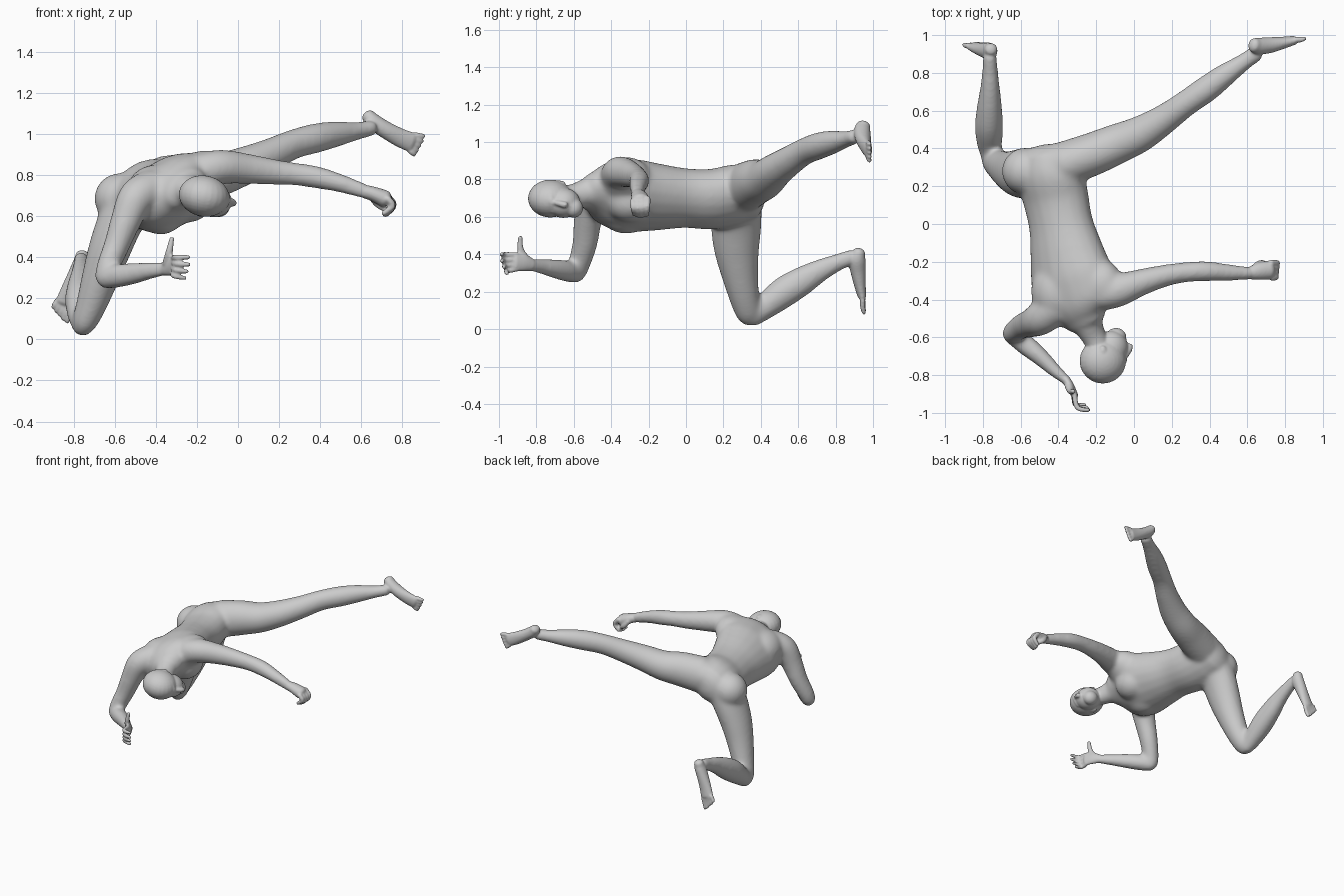
import bpy, bmesh, math
from mathutils import Vector, Matrix

SEG = 20


def catmull(p0, p1, p2, p3, t):
    return [0.5 * (2*b + (c-a)*t + (2*a-5*b+4*c-d)*t*t + (3*b-a-3*c+d)*t**3)
            for a, b, c, d in zip(p0, p1, p2, p3)]


def tube(stations, side, sub=5):
    """Smooth limb. Station = x, y, z, half width along side, half depth."""
    side = Vector(side)
    s = [st if len(st) == 5 else (*st, st[3]) for st in stations]
    e = [s[0]] + s + [s[-1]]
    pts = [catmull(*e[i:i+4], k/sub) for i in range(len(s)-1) for k in range(sub)] + [list(s[-1])]
    rings = []
    for i, p in enumerate(pts):
        t = (Vector(pts[min(i+1, len(pts)-1)][:3]) - Vector(pts[max(i-1, 0)][:3])).normalized()
        u = (side - t*side.dot(t)).normalized()
        rings.append((Vector(p[:3]), t, u, t.cross(u), p[3], p[4]))

    # rounded ends
    def cap(r, sign):
        c, t, u, v, a, b = r
        return [(c + t*sign*min(a, b)*0.7*math.sin(q), t, u, v, a*math.cos(q), b*math.cos(q))
                for q in (0.5, 1.0, 1.35)]
    rings = cap(rings[0], -1)[::-1] + rings + cap(rings[-1], 1)
    loops = []
    for c, t, u, v, a, b in rings:
        loops.append([bm.verts.new(c + u*a*math.cos(2*math.pi*k/SEG) + v*b*math.sin(2*math.pi*k/SEG))
                      for k in range(SEG)])
    for A, B in zip(loops, loops[1:]):
        for k in range(SEG):
            n = (k+1) % SEG
            bm.faces.new((A[k], A[n], B[n], B[k]))
    bm.faces.new(loops[0][::-1])
    bm.faces.new(loops[-1])


def ball(c, r, x=(1, 0, 0), z=(0, 0, 1)):
    """Ellipsoid whose local x and z axes follow the given directions."""
    x = Vector(x).normalized()
    y = Vector(z).cross(x).normalized()
    rot = Matrix((x, y, x.cross(y))).transposed().to_4x4()
    bmesh.ops.create_uvsphere(bm, u_segments=24, v_segments=16, radius=1,
                              matrix=Matrix.Translation(c) @ rot @ Matrix.Diagonal((*r, 1)))


def digits(roots, tips, bend, r, lengths):
    """Row of fingers or toes between two end digits."""
    for i, ln in enumerate(lengths):
        f = i/(len(lengths)-1)
        a = Vector(roots[0]).lerp(Vector(roots[1]), f)
        c = a.lerp(Vector(tips[0]).lerp(Vector(tips[1]), f), ln)
        m = (a+c)/2 + Vector(bend)
        tube([(*a, r), (*m, r), (*c, r*0.75)], (0.3, 0.5, 0.8), 4)


def make_object(name):
    bmesh.ops.recalc_face_normals(bm, faces=bm.faces)
    mesh = bpy.data.meshes.new(name)
    bm.to_mesh(mesh)
    bm.free()
    ob = bpy.data.objects.new(name, mesh)
    bpy.context.collection.objects.link(ob)
    return ob


def fuse(ob, voxel, factor, steps):
    """Merge overlapping parts into one skin and soften the seams."""
    bpy.ops.object.select_all(action='DESELECT')
    bpy.context.view_layer.objects.active = ob
    ob.select_set(True)
    m = ob.modifiers.new("fuse", 'REMESH')
    m.mode, m.voxel_size = 'VOXEL', voxel
    s = ob.modifiers.new("soften", 'SMOOTH')
    s.factor, s.iterations = factor, steps
    for name in ("fuse", "soften"):
        bpy.ops.object.modifier_apply(modifier=name)


# ---- core: torso, neck, limbs ----
bm = bmesh.new()
# torso, twisted so the back faces up and to the left
LAT = (0.81, 0.1, 0.58)
tube([(-.455, .33, .72, .17, .135), (-.445, .26, .715, .195, .15), (-.415, .14, .695, .187, .15),
      (-.387, 0, .70, .182, .147), (-.357, -.15, .705, .212, .16), (-.325, -.3, .715, .245, .165),
      (-.295, -.42, .735, .225, .137), (-.26, -.5, .735, .13, .095)], LAT)
# neck and trapezius
tube([(-.29, -.42, .745, .15, .09), (-.25, -.52, .73, .09, .08), (-.21, -.6, .71, .066, .068),
      (-.17, -.68, .70, .066, .07)], LAT)
# chest and shoulder blades
ball((-.375, -.32, .635), (.12, .15, .125))
ball((-.24, -.30, .685), (.12, .13, .115))
ball((-.19, -.32, .80), (.14, .14, .11), LAT, (-.5, 0, .8))
ball((-.42, -.36, .73), (.13, .16, .115), LAT, (-.5, 0, .8))
# buttocks
ball((-.575, .28, .685), (.125, .125, .125), LAT)
ball((-.385, .31, .765), (.125, .125, .115))
# right arm, stretched sideways
tube([(-.17, -.37, .82, .09, .09), (-.08, -.35, .84, .088, .085), (.05, -.305, .83, .07, .074),
      (.18, -.27, .815, .058, .063), (.28, -.255, .805, .054, .056), (.38, -.25, .79, .054, .055),
      (.5, -.257, .76, .045, .046), (.62, -.262, .72, .035, .037)], (0, 1, 0))
# left arm, hanging down and bent forward
tube([(-.42, -.44, .73, .1, .1), (-.495, -.50, .69, .09, .09), (-.545, -.525, .58, .076, .076),
      (-.59, -.54, .46, .064, .068), (-.635, -.57, .35, .056, .06), (-.65, -.585, .295, .049, .051)], (1, 0, 0))
tube([(-.65, -.582, .295, .048, .05), (-.58, -.635, .31, .055, .058), (-.50, -.70, .322, .048, .052),
      (-.42, -.775, .335, .037, .041), (-.355, -.83, .343, .026, .037)], (1, 1, 0))
# right leg, raised out behind
tube([(-.36, .32, .76, .135, .12), (-.22, .37, .785, .125, .115), (-.1, .42, .80, .108, .108),
      (.03, .475, .845, .094, .097), (.16, .555, .90, .081, .08), (.27, .635, .95, .073, .07),
      (.38, .712, .98, .073, .071), (.48, .787, 1.0, .063, .062), (.58, .857, 1.015, .045, .047),
      (.65, .905, 1.03, .041, .045)], (0, 0, 1))
# left leg, kneeling
tube([(-.52, .27, .69, .13, .135), (-.575, .268, .57, .113, .137), (-.625, .27, .44, .104, .124),
      (-.668, .285, .31, .092, .102), (-.71, .31, .18, .077, .083), (-.745, .335, .09, .063, .072),
      (-.76, .35, .055, .047, .055)], (1, 0, 0))
tube([(-.757, .35, .062, .05, .055), (-.765, .43, .125, .068, .07), (-.768, .52, .195, .075, .083),
      (-.765, .62, .257, .067, .078), (-.762, .72, .315, .053, .061), (-.762, .82, .36, .042, .047),
      (-.764, .89, .385, .039, .045)], (1, 0, 0))
body = make_object("human_figure")
fuse(body, 0.012, 0.6, 14)

# ---- details: head, hands, feet ----
bm = bmesh.new()
# skull, jaw, chin, brow, nose, lips, ears
ball((-.165, -.725, .698), (.124, .12, .1), (1, 0, -.2))
ball((-.12, -.655, .675), (.09, .09, .08), (1, 0, -.2))
ball((-.095, -.60, .648), (.055, .05, .052), (1, 0, -.2))
tube([(-.045, -.70, .677, .014), (-.025, -.665, .668, .016), (-.024, -.645, .664, .018)], (0, 0, 1))
tube([(-.072, -.72, .735, .016), (-.054, -.72, .68, .018), (-.08, -.71, .63, .016)], (0, 1, 0))
tube([(-.06, -.615, .68, .012), (-.052, -.615, .658, .014), (-.064, -.61, .638, .012)], (0, 1, 0))
ball((-.165, -.675, .78), (.02, .032, .014))
ball((-.185, -.675, .612), (.02, .032, .014))

# right fist
tube([(.61, -.262, .722, .032, .032), (.66, -.25, .708, .045, .036), (.715, -.244, .685, .05, .042)], (0, 1, 0))
digits([(.725, -.205, .70), (.73, -.285, .685)], [(.725, -.21, .605), (.705, -.275, .605)],
       (.033, 0, 0), .0165, (.95, 1, 1, .9))
tube([(.65, -.22, .70, .02), (.68, -.208, .66, .018), (.715, -.225, .635, .014)], (0, 1, 0), 4)

# left hand
tube([(-.36, -.825, .343, .024, .034), (-.335, -.865, .355, .022, .046), (-.312, -.912, .36, .018, .05)], (1, .5, 0))
digits([(-.315, -.905, .397), (-.318, -.90, .322)], [(-.24, -.985, .40), (-.25, -.965, .295)],
       (-.022, -.028, 0), .014, (1, 1.08, 1, .88))
tube([(-.345, -.855, .37, .024), (-.335, -.885, .425, .018), (-.322, -.885, .492, .012)], (1, 0, 0))

# right foot
RF = (.45, 0, .9)
tube([(.635, .947, 1.088, .034, .038), (.66, .942, 1.06, .04, .044), (.72, .947, 1.02, .042, .042),
      (.79, .96, .982, .046, .032), (.845, .972, .96, .049, .024)], RF)
digits([(.855, .977, .995), (.835, .977, .922)], [(.905, .982, .99), (.865, .985, .895)],
       (0, -.004, 0), .0145, (1, 1.05, 1, .95, .85))

# left foot
LF = (.9, .1, -.3)
tube([(-.757, .925, .41, .034, .034), (-.765, .915, .37, .04, .046), (-.79, .92, .31, .041, .041),
      (-.82, .93, .235, .045, .031), (-.84, .94, .18, .049, .024)], LF)
digits([(-.878, .945, .19), (-.81, .945, .155)], [(-.905, .952, .15), (-.832, .952, .085)],
       (0, -.004, 0), .0145, (.85, .95, 1, 1.05, 1))
details = make_object("details")

# join everything into one smooth body
details.select_set(True)
body.select_set(True)
bpy.context.view_layer.objects.active = body
bpy.ops.object.join()
fuse(body, 0.0065, 0.5, 5)
bpy.ops.object.shade_smooth()
